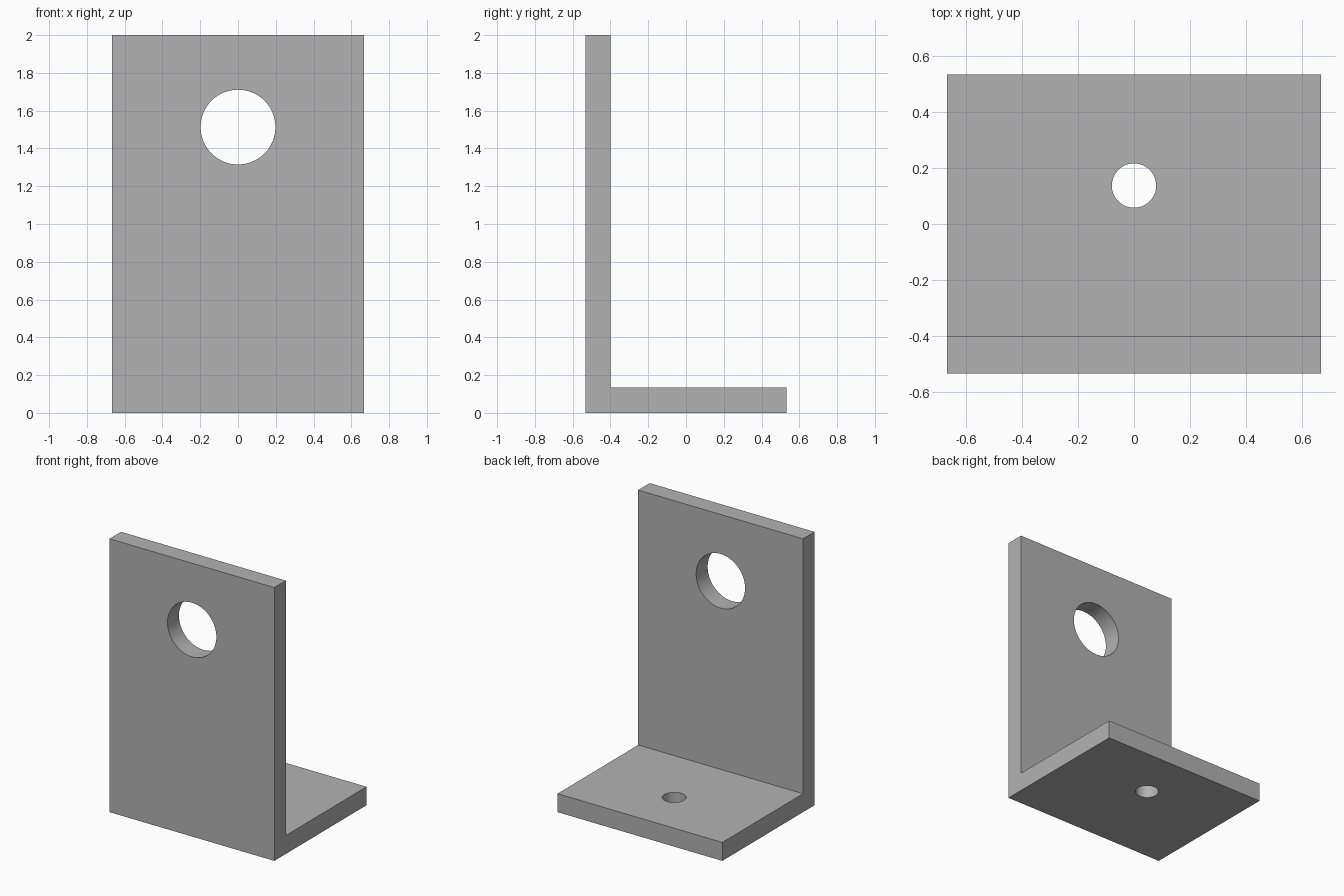
import bpy, bmesh
from math import radians

if "Cube" in bpy.data.objects:
    bpy.data.objects.remove(bpy.data.objects["Cube"], do_unlink=True)

HALF_W, FRONT, BACK, HEIGHT = 0.667, -0.533, 0.533, 2.0
WALL, BASE = 0.133, 0.135

grey = bpy.data.materials.new("plain grey")
grey.use_nodes = True
colour = (0.448, 0.448, 0.448, 1)
grey.diffuse_color = colour
grey.node_tree.nodes["Principled BSDF"].inputs["Base Color"].default_value = colour

# L-shaped bracket: side profile (y, z) extruded along x
profile = [(FRONT, 0), (BACK, 0), (BACK, BASE),
           (FRONT + WALL, BASE), (FRONT + WALL, HEIGHT), (FRONT, HEIGHT)]
bm = bmesh.new()
face = bm.faces.new([bm.verts.new((-HALF_W, y, z)) for y, z in profile])
extruded = bmesh.ops.extrude_face_region(bm, geom=[face])["geom"]
bmesh.ops.translate(bm, vec=(2 * HALF_W, 0, 0),
                    verts=[v for v in extruded if isinstance(v, bmesh.types.BMVert)])
bmesh.ops.recalc_face_normals(bm, faces=bm.faces)
mesh = bpy.data.meshes.new("angle_bracket")
bm.to_mesh(mesh)
bm.free()
mesh.materials.append(grey)
bracket = bpy.data.objects.new("angle_bracket", mesh)
bpy.context.collection.objects.link(bracket)


def drill(name, radius, location, tilt=0):
    """Cut a round through-hole in the bracket."""
    bpy.ops.mesh.primitive_cylinder_add(vertices=64, radius=radius, depth=0.5,
                                        location=location, rotation=(tilt, 0, 0))
    cutter = bpy.context.object
    cutter.name = name
    cutter.data.materials.append(grey)
    cut = bracket.modifiers.new(name, "BOOLEAN")
    cut.operation, cut.solver, cut.object = "DIFFERENCE", "EXACT", cutter
    bpy.context.view_layer.objects.active = bracket
    bpy.ops.object.modifier_apply(modifier=cut.name)
    bpy.data.objects.remove(cutter, do_unlink=True)


# Large hole in the upright plate, small hole in the base plate
drill("upright_hole", 0.198, (0, FRONT + WALL / 2, 1.513), radians(90))
drill("base_hole", 0.079, (0, 0.137, BASE / 2))

bpy.ops.object.select_all(action="DESELECT")
bracket.select_set(True)
bpy.context.view_layer.objects.active = bracket
bpy.ops.object.shade_smooth_by_angle(angle=radians(30))
